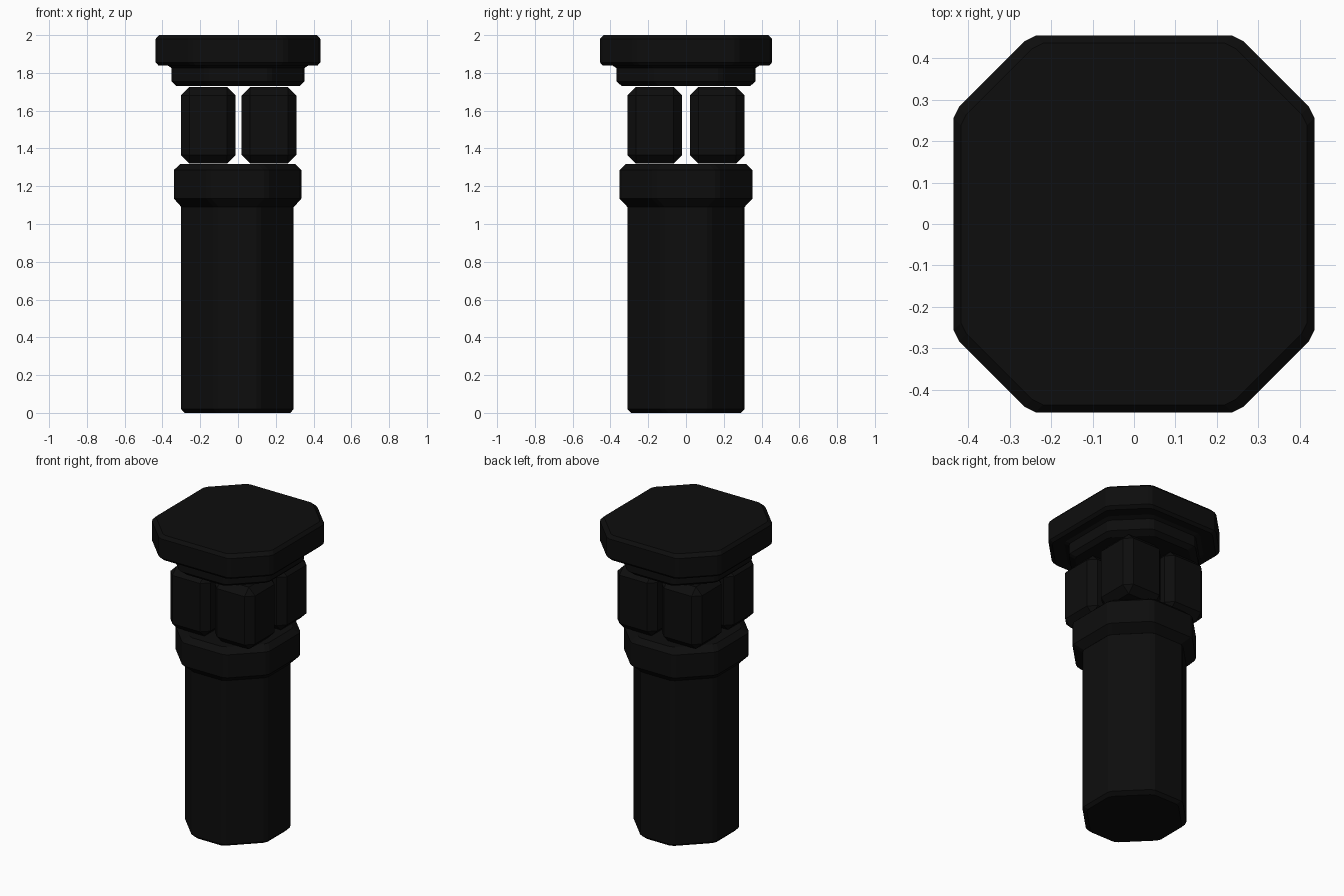
import bpy
import bmesh

cube = bpy.data.objects.get("Cube")
if cube:
    bpy.data.objects.remove(cube, do_unlink=True)

# Single near-black material
BLACK = (0.004, 0.004, 0.004, 1)
mat = bpy.data.materials.new("matte_black")
mat.use_nodes = True
mat.diffuse_color = BLACK
mat.node_tree.nodes["Principled BSDF"].inputs["Base Color"].default_value = BLACK

CUT = 0.185    # diagonal corner cut shared by all the octagonal parts
SOFT = 0.013   # softening of the octagon's vertical edges


def finish(bm, name):
    bmesh.ops.recalc_face_normals(bm, faces=bm.faces)
    mesh = bpy.data.meshes.new(name)
    bm.to_mesh(mesh)
    bm.free()
    mesh.materials.append(mat)
    obj = bpy.data.objects.new(name, mesh)
    bpy.context.collection.objects.link(obj)
    return obj


def outline(hx, hy):
    """Rectangle with cut, slightly softened corners, counter-clockwise."""
    quad = [(hx, hy - CUT - SOFT), (hx - SOFT, hy - CUT + SOFT),
            (hx - CUT + SOFT, hy - SOFT), (hx - CUT - SOFT, hy)]
    half = quad + [(-x, y) for x, y in reversed(quad)]
    return half + [(-x, -y) for x, y in half]


def octagon_part(name, rings, x=0):
    """Loft the outline through rings of (z, half width, half depth)."""
    bm = bmesh.new()
    loops = [[bm.verts.new((px + x, py, z)) for px, py in outline(hx, hy)]
             for z, hx, hy in rings]
    bm.faces.new(loops[0])
    bm.faces.new(loops[-1])
    for low, high in zip(loops, loops[1:]):
        for i in range(len(low)):
            j = (i + 1) % len(low)
            bm.faces.new((low[i], low[j], high[j], high[i]))
    return finish(bm, name)


def pillar(name, x, y):
    """Chamfered upright block."""
    bm = bmesh.new()
    bmesh.ops.create_cube(bm, size=1)
    bmesh.ops.scale(bm, vec=(0.29, 0.29, 0.405), verts=bm.verts)
    bmesh.ops.translate(bm, vec=(x, y, 1.523), verts=bm.verts)
    bmesh.ops.bevel(bm, geom=bm.edges[:], offset=0.045, segments=1,
                    affect='EDGES', clamp_overlap=True)
    return finish(bm, name)


# Long shaft
octagon_part("shaft", [(0, 0.28, 0.29), (0.02, 0.298, 0.31),
                       (1.12, 0.298, 0.31)], x=-0.003)

# Collar on top of the shaft
octagon_part("collar", [(1.09, 0.298, 0.31), (1.135, 0.338, 0.352),
                        (1.285, 0.338, 0.352), (1.317, 0.305, 0.32)], x=-0.002)

# Four separate pillars
for side, x in (("right", -0.157), ("left", 0.164)):
    for end, y in (("front", -0.165), ("back", 0.165)):
        pillar(f"{end}_{side}_pillar", x, y)

# Stepped head: neck, flared joint and wide cap
octagon_part("head", [(1.73, 0.325, 0.34), (1.755, 0.351, 0.368),
                      (1.825, 0.351, 0.368), (1.838, 0.37, 0.387),
                      (1.838, 0.42, 0.44), (1.855, 0.436, 0.455),
                      (1.98, 0.436, 0.455), (2.0, 0.418, 0.437)])
